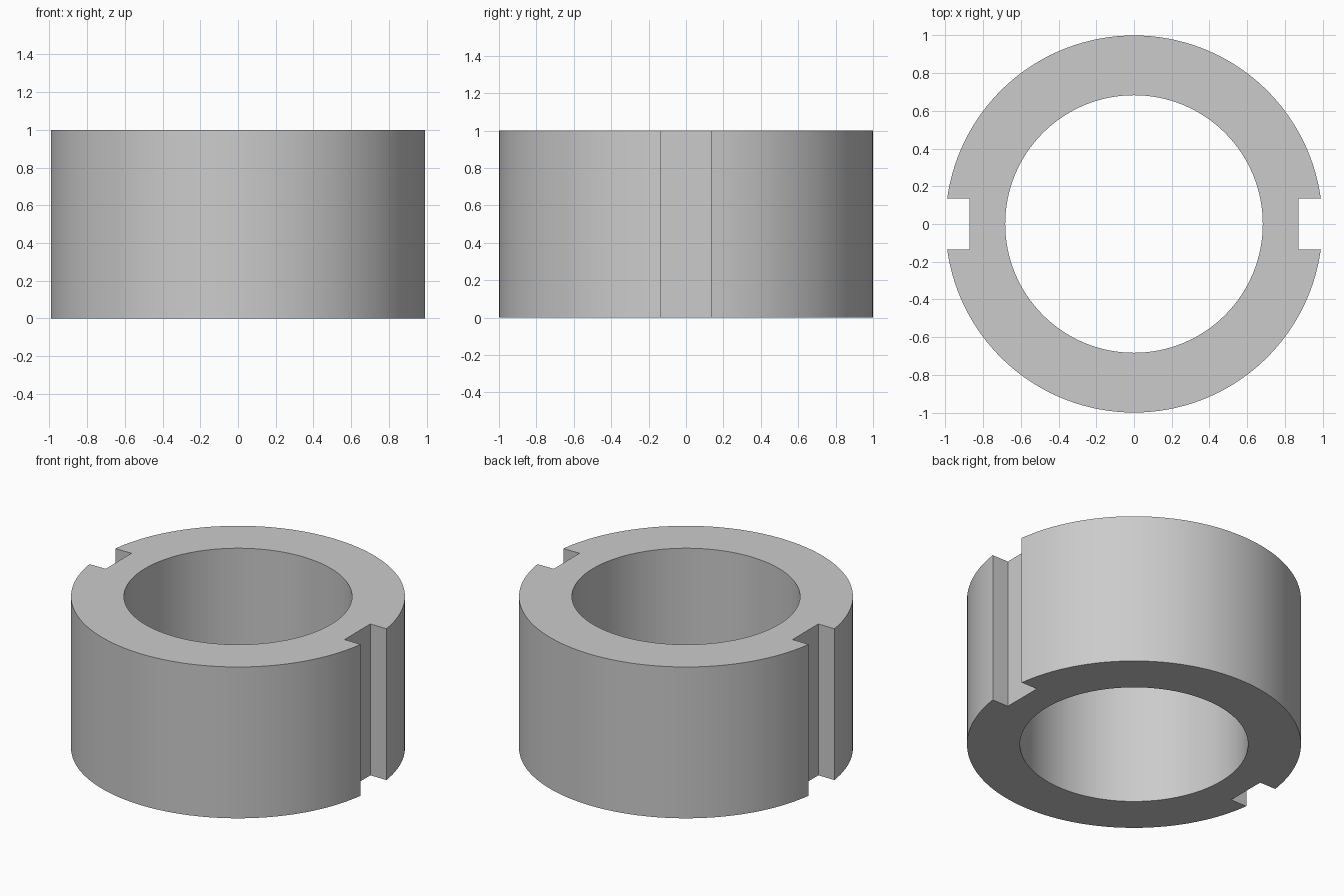
import bpy, bmesh
from math import asin, cos, sin, pi, radians

if "Cube" in bpy.data.objects:
    bpy.data.objects.remove(bpy.data.objects["Cube"])

OUTER, BORE, HEIGHT = 1.0, 0.683, 1.0
SLOT_X, SLOT_HALF = 0.873, 0.135


def add_loop(bm, points):
    """Closed loop of edges on z = 0."""
    verts = [bm.verts.new((x, y, 0)) for x, y in points]
    return [bm.edges.new((v, verts[i - 1])) for i, v in enumerate(verts)]


# Outer profile: one arc and one slot, repeated by a half turn
start = asin(SLOT_HALF / OUTER)
steps = 64
angles = [start + (pi - 2 * start) * i / steps for i in range(steps + 1)]
half = [(OUTER * cos(a), OUTER * sin(a)) for a in angles]
half += [(-SLOT_X, SLOT_HALF), (-SLOT_X, -SLOT_HALF)]
outer = half + [(-x, -y) for x, y in half]

# Round bore
bore = [(BORE * cos(2 * pi * i / 128), BORE * sin(2 * pi * i / 128)) for i in range(128)]

# Fill between the loops and extrude upward
bm = bmesh.new()
edges = add_loop(bm, outer) + add_loop(bm, bore)
bmesh.ops.triangle_fill(bm, edges=edges, use_beauty=True)
result = bmesh.ops.extrude_face_region(bm, geom=bm.faces[:], use_keep_orig=True)
top = [g for g in result["geom"] if isinstance(g, bmesh.types.BMVert)]
bmesh.ops.translate(bm, verts=top, vec=(0, 0, HEIGHT))
bmesh.ops.recalc_face_normals(bm, faces=bm.faces[:])

mesh = bpy.data.meshes.new("slotted_ring")
bm.to_mesh(mesh)
bm.free()
ring = bpy.data.objects.new("slotted_ring", mesh)
bpy.context.collection.objects.link(ring)

# Smooth round walls, sharp rims and slots
bpy.context.view_layer.objects.active = ring
ring.select_set(True)
bpy.ops.object.shade_smooth_by_angle(angle=radians(30))
